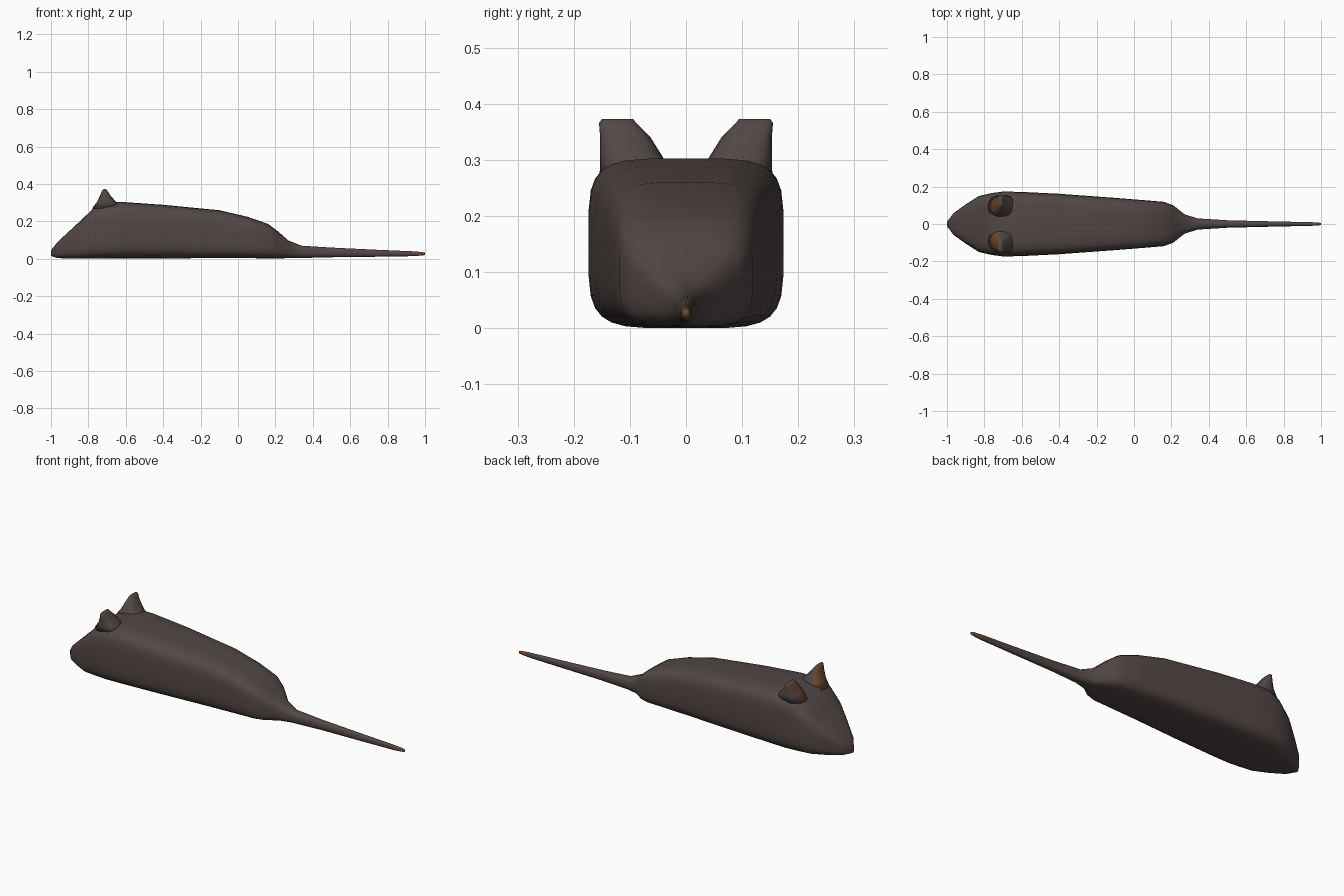
import bpy, bmesh, math

if "Cube" in bpy.data.objects:
    bpy.data.objects.remove(bpy.data.objects["Cube"])


def material(name, rgb):
    m = bpy.data.materials.new(name)
    m.diffuse_color = (*rgb, 1)
    m.use_nodes = True
    m.node_tree.nodes["Principled BSDF"].inputs["Base Color"].default_value = m.diffuse_color
    return m


fur = material("grey brown fur", (0.085, 0.064, 0.061))
skin = material("orange brown skin", (0.15, 0.065, 0.03))


def spow(v, e):
    return math.copysign(abs(v) ** e, v)


def loft(name, rings, rule):
    """Skin closed rings of points and colour faces by a rule."""
    bm = bmesh.new()
    loops = [[bm.verts.new(p) for p in r] for r in rings]
    n = len(loops[0])
    for a, b in zip(loops, loops[1:]):
        for i in range(n):
            bm.faces.new((a[i], a[(i + 1) % n], b[(i + 1) % n], b[i]))
    bm.faces.new(loops[0])
    bm.faces.new(loops[-1])
    bmesh.ops.recalc_face_normals(bm, faces=bm.faces[:])
    bm.normal_update()
    for f in bm.faces:
        f.smooth = True
        f.material_index = 1 if rule(f) else 0
    me = bpy.data.meshes.new(name)
    bm.to_mesh(me)
    bm.free()
    me.materials.append(fur)
    me.materials.append(skin)
    ob = bpy.data.objects.new(name, me)
    bpy.context.collection.objects.link(ob)
    return ob


def section(x, half, low, high, power, n=28):
    """Rounded-box cross-section, boxier where power is small."""
    mid, h = (low + high) / 2, (high - low) / 2
    pts = []
    for i in range(n):
        t = 2 * math.pi * (i + 0.5) / n
        pts.append((x, half * spow(math.cos(t), power), mid + h * spow(math.sin(t), power)))
    return pts


# Body from snout to rump: x, half width, bottom, top, corner power
body_profile = [
    (-1.0, 0.012, 0.015, 0.045, 0.7), (-0.965, 0.058, 0.004, 0.09, 0.6),
    (-0.9, 0.105, 0.0, 0.15, 0.5), (-0.83, 0.15, 0.0, 0.215, 0.45),
    (-0.76, 0.166, 0.0, 0.283, 0.43), (-0.7, 0.174, 0.0, 0.303, 0.43),
    (-0.6, 0.172, 0.001, 0.303, 0.43), (-0.4, 0.162, 0.002, 0.289, 0.44),
    (-0.1, 0.14, 0.003, 0.26, 0.46), (0.05, 0.128, 0.003, 0.225, 0.47),
    (0.16, 0.119, 0.002, 0.187, 0.5), (0.21, 0.1, 0.002, 0.15, 0.55),
    (0.27, 0.052, 0.003, 0.098, 0.7), (0.34, 0.03, 0.004, 0.07, 0.85),
]
# Tail tapering away from the rump
tail_profile = [
    (0.34, 0.03, 0.004, 0.07, 0.85), (0.5, 0.02, 0.008, 0.06, 0.9),
    (0.75, 0.014, 0.011, 0.048, 0.9), (0.94, 0.01, 0.014, 0.04, 0.9),
    (0.985, 0.008, 0.018, 0.036, 0.9), (1.0, 0.005, 0.02, 0.032, 0.9),
]
# The body and tail share one skin; only the tail tip is bare
loft("body_and_tail", [section(*p) for p in body_profile + tail_profile[1:]],
     lambda f: f.calc_center_median().x > 0.95)

# Ears: flattened, outward-leaning points: x, y, z, x radius, y radius
ear_profile = [
    (-0.70, 0.092, 0.27, 0.08, 0.062), (-0.703, 0.097, 0.305, 0.05, 0.056),
    (-0.71, 0.108, 0.34, 0.027, 0.045), (-0.713, 0.122, 0.366, 0.013, 0.033),
    (-0.713, 0.122, 0.373, 0.006, 0.028),
]
for side, label in ((1, "left"), (-1, "right")):
    rings = []
    for x, y, z, rx, ry in ear_profile:
        ring = []
        for i in range(16):
            t = 2 * math.pi * i / 16
            ring.append((x + rx * spow(math.cos(t), 0.8),
                         side * (y + ry * spow(math.sin(t), 0.8)), z))
        rings.append(ring)
    # Bare skin inside the ear, on the inner front
    loft(label + "_ear", rings,
         lambda f: f.normal.x < -0.25 and f.normal.y * side < 0.3)
